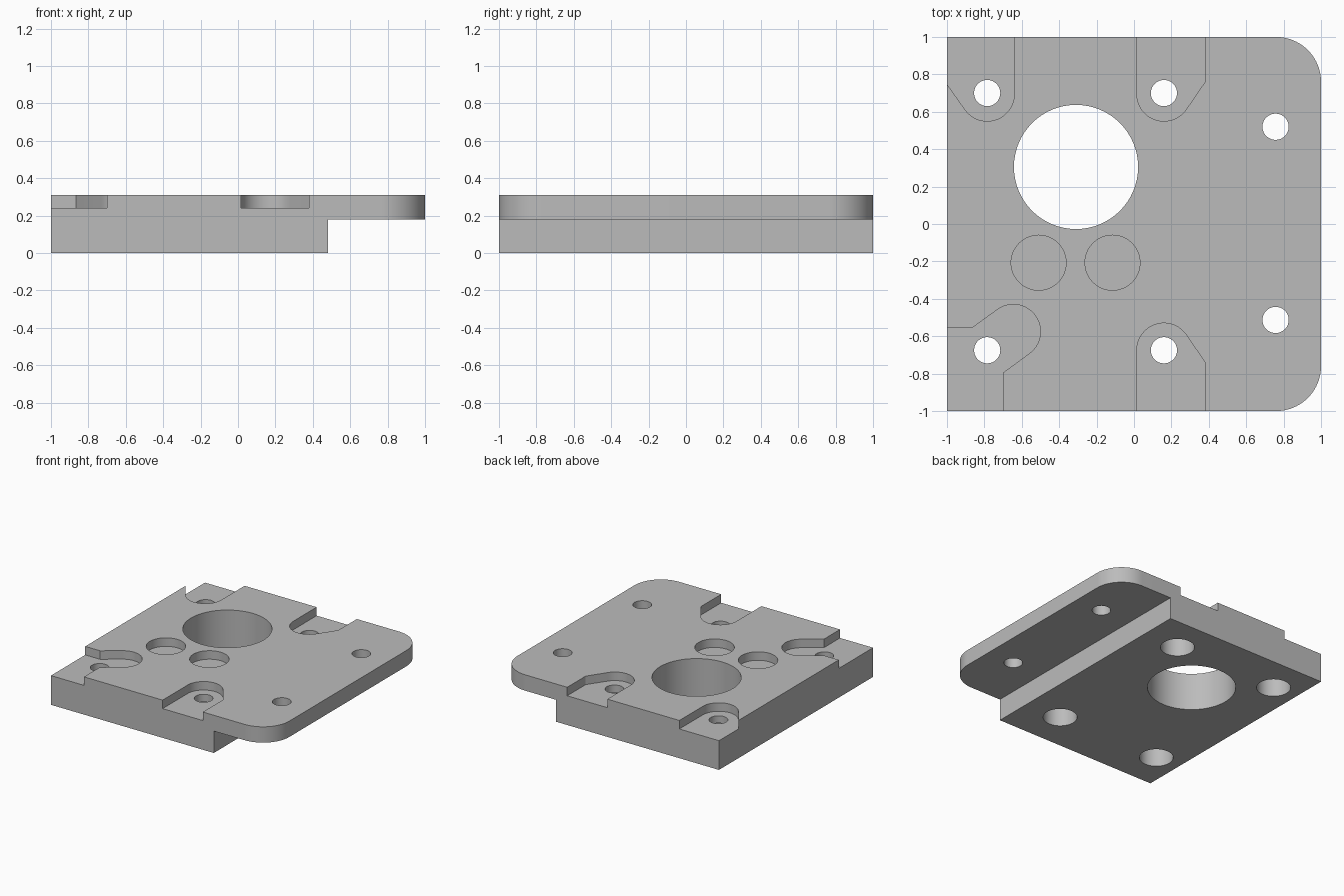
import bpy, bmesh
from math import sin, cos, radians

cube = bpy.data.objects.get("Cube")
if cube:
    bpy.data.objects.remove(cube, do_unlink=True)

TOP, STEP, POCKET = 0.31, 0.18, 0.24
OVER = 0.1          # cutter overshoot

grey = bpy.data.materials.new("plate grey")
grey.use_nodes = True
colour = (0.5, 0.5, 0.5, 1)
grey.diffuse_color = colour
grey.node_tree.nodes["Principled BSDF"].inputs["Base Color"].default_value = colour


def arc(cx, cy, r, a0, a1, n=24):
    """Points on an arc, angles in degrees."""
    angles = [radians(a0 + (a1 - a0) * i / n) for i in range(n + 1)]
    return [(cx + r * cos(a), cy + r * sin(a)) for a in angles]


def prism(name, outline, z0, z1):
    """Extrude a flat outline between two heights."""
    bm = bmesh.new()
    face = bm.faces.new([bm.verts.new((x, y, z0)) for x, y in outline])
    ext = bmesh.ops.extrude_face_region(bm, geom=[face])
    moved = [v for v in ext["geom"] if isinstance(v, bmesh.types.BMVert)]
    bmesh.ops.translate(bm, verts=moved, vec=(0, 0, z1 - z0))
    bmesh.ops.recalc_face_normals(bm, faces=bm.faces)
    mesh = bpy.data.meshes.new(name)
    bm.to_mesh(mesh)
    bm.free()
    mesh.materials.append(grey)
    obj = bpy.data.objects.new(name, mesh)
    bpy.context.collection.objects.link(obj)
    return obj


def cut(outline, z0, z1):
    """Subtract a prism from the plate."""
    cutter = prism("cutter", outline, z0, z1)
    cutter.hide_render = True
    mod = plate.modifiers.new("cut", 'BOOLEAN')
    mod.operation = 'DIFFERENCE'
    mod.solver = 'EXACT'
    mod.object = cutter
    bpy.ops.object.modifier_apply(modifier=mod.name)
    bpy.data.objects.remove(cutter, do_unlink=True)


def drill(x, y, r, z0=-OVER, z1=TOP + OVER):
    cut(arc(x, y, r, 0, 360, 64)[:-1], z0, z1)


# Plate with two rounded corners
R = 0.24
plate = prism("mounting_plate",
              [(-1, 1), (-1, -1)] + arc(1 - R, R - 1, R, -90, 0)
              + arc(1 - R, 1 - R, R, 0, 90), 0, TOP)
bpy.ops.object.select_all(action='DESELECT')
plate.select_set(True)
bpy.context.view_layer.objects.active = plate

# Step under the overhanging edge
cut([(0.48, -1.1), (1.1, -1.1), (1.1, 1.1), (0.48, 1.1)], -OVER, STEP)

# Shallow pockets open to the plate edges
pr = 0.145
pockets = [
    [(-1.1, 1.1), (-1.1, 0.89)] + arc(-0.785, 0.695, pr, 215, 360) + [(-0.64, 1.1)],
    [(0.015, 1.1)] + arc(0.16, 0.695, pr, 180, 325) + [(0.38, 0.76), (0.38, 1.1)],
    [(0.015, -1.1)] + arc(0.16, -0.675, pr, 180, 35) + [(0.38, -0.74), (0.38, -1.1)],
    [(-1.1, -1.1), (-1.1, -0.555), (-0.865, -0.555)]
    + arc(-0.645, -0.575, pr, 125.5, -54.5) + [(-0.7, -0.795), (-0.7, -1.1)],
]
for outline in pockets:
    cut(outline, POCKET, TOP + OVER)

# Main bore
drill(-0.31, 0.305, 0.332)

# Blind round recesses
for x in (-0.51, -0.115):
    drill(x, -0.207, 0.147, POCKET)

# Screw holes, counterbored from below
for x in (-0.785, 0.16):
    for y in (0.7, -0.675):
        drill(x, y, 0.128, -OVER, STEP)
        drill(x, y, 0.07)

# Plain holes in the overhang
for y in (0.52, -0.513):
    drill(0.757, y, 0.07)

bpy.ops.object.shade_smooth_by_angle(angle=radians(30))
